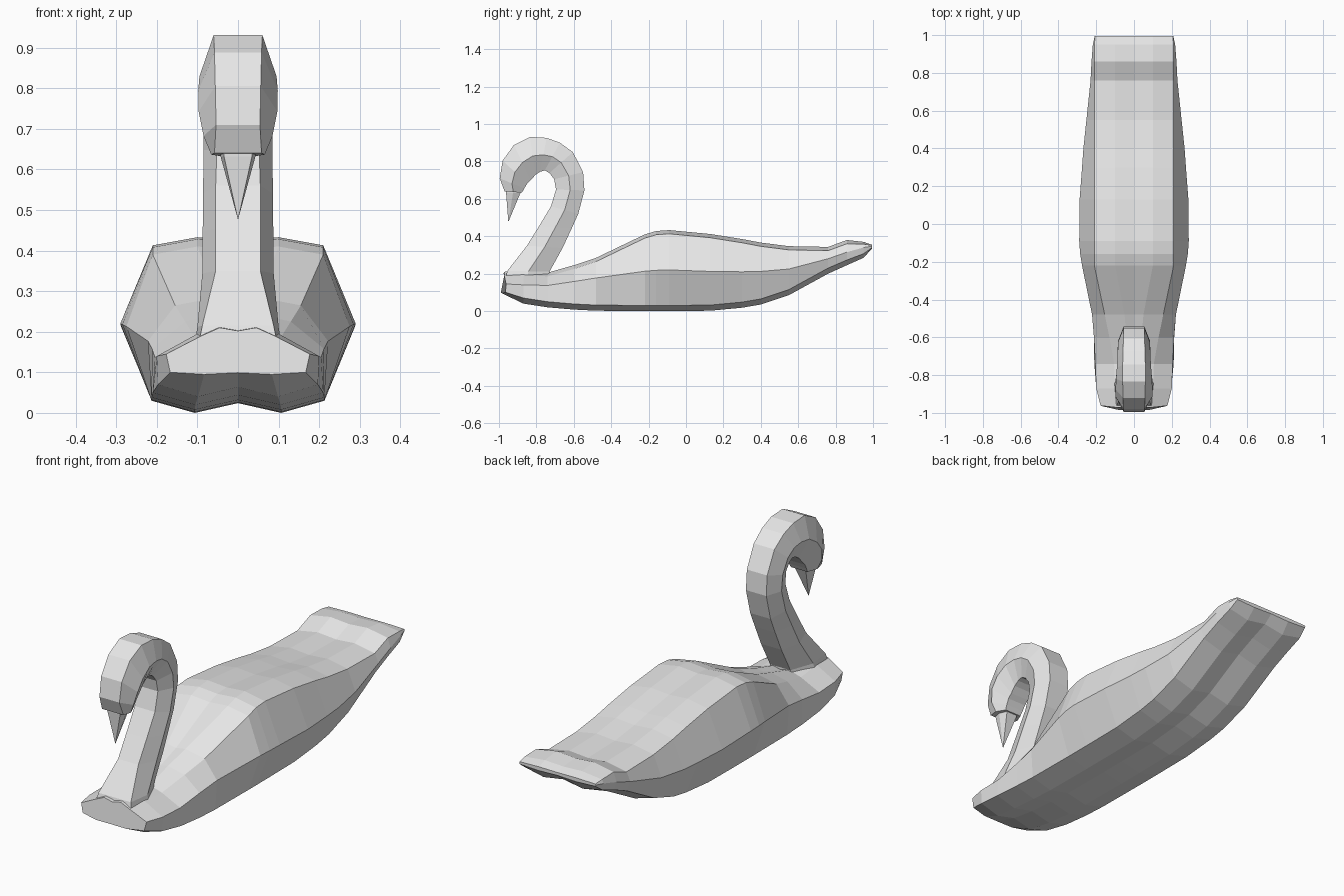
import bpy
import bmesh
from mathutils import Vector

old = bpy.data.objects.get("Cube")
if old:
    bpy.data.objects.remove(old, do_unlink=True)

white = bpy.data.materials.new("pale_grey")
white.use_nodes = True
white.diffuse_color = (0.8, 0.8, 0.8, 1)
white.node_tree.nodes["Principled BSDF"].inputs["Base Color"].default_value = (0.8, 0.8, 0.8, 1)


def loft(name, rings, tip=None):
    """Skin closed rings of points, capping both ends (the last with a tip if given)."""
    bm = bmesh.new()
    loops = [[bm.verts.new(p) for p in ring] for ring in rings]
    n = len(loops[0])
    for a, b in zip(loops, loops[1:]):
        for i in range(n):
            j = (i + 1) % n
            bm.faces.new((a[i], a[j], b[j], b[i]))
    bm.faces.new(loops[0])
    if tip:
        t = bm.verts.new(tip)
        for i in range(n):
            bm.faces.new((loops[-1][i], loops[-1][(i + 1) % n], t))
    else:
        bm.faces.new(loops[-1])
    bmesh.ops.recalc_face_normals(bm, faces=bm.faces)
    mesh = bpy.data.meshes.new(name)
    bm.to_mesh(mesh)
    bm.free()
    mesh.materials.append(white)
    obj = bpy.data.objects.new(name, mesh)
    bpy.context.collection.objects.link(obj)
    return obj


def mirror_ring(half):
    """Complete a ring from its +x half, which may begin and end on the centre line."""
    return half + [(-x, y, z) for x, y, z in reversed(half) if x > 1e-6]


# Body: y, bottom z, side z, top z, half-widths of bottom, side, top edge, top lobe
body_sections = [
    (-0.99, 0.095, 0.145, 0.21, 0.167, 0.177, 0.09, 0.045),
    (-0.87, 0.04, 0.14, 0.215, 0.197, 0.20, 0.10, 0.045),
    (-0.74, 0.02, 0.137, 0.205, 0.21, 0.205, 0.105, 0.04),
    (-0.60, 0.008, 0.158, 0.245, 0.213, 0.212, 0.13, 0.04),
    (-0.48, 0.002, 0.177, 0.285, 0.213, 0.222, 0.155, 0.05),
    (-0.22, 0.0, 0.213, 0.41, 0.213, 0.275, 0.21, 0.10),
    (-0.16, 0.0, 0.218, 0.428, 0.213, 0.285, 0.21, 0.10),
    (-0.09, 0.0, 0.22, 0.433, 0.213, 0.29, 0.21, 0.10),
    (0.13, 0.002, 0.212, 0.412, 0.213, 0.288, 0.21, 0.10),
    (0.30, 0.018, 0.21, 0.385, 0.213, 0.275, 0.21, 0.10),
    (0.40, 0.035, 0.212, 0.366, 0.213, 0.268, 0.21, 0.10),
    (0.55, 0.085, 0.225, 0.347, 0.213, 0.252, 0.21, 0.10),
    (0.76, 0.20, 0.28, 0.343, 0.213, 0.23, 0.21, 0.10),
    (0.86, 0.245, 0.315, 0.38, 0.213, 0.225, 0.21, 0.10),
    (0.95, 0.285, 0.34, 0.37, 0.212, 0.218, 0.21, 0.10),
    (0.995, 0.335, 0.347, 0.354, 0.205, 0.208, 0.205, 0.10),
]
rings = []
for k, (y, zb, zm, zt, wb, wm, wt, wl) in enumerate(body_sections):
    low = min(0.03, (zm - zb) * 0.4) if k else 0.005
    high = min(0.02, (zt - zm) * 0.4)
    half = [(0, y, zb + 0.8 * low), (wb / 2, y, zb), (wb, y, zb + low), (wm, y, zm),
            (wt, y, zt - high), (wl, y, zt), (0, y, zt - 0.4 * high)]
    if k == 0:  # sweep the breast back at its sides and top
        half = [(x, y + 0.9 * x * x + 0.25 * max(0, z - 0.145), z) for x, y, z in half]
    rings.append(mirror_ring(half))
loft("body", rings)

# Neck and head: outer (y, z), inner (y, z), half-widths of outer face, side crease, inner face
neck_sections = [
    ((-0.73, 0.18), (-0.965, 0.18), 0.06, 0.105, 0.095),
    ((-0.73, 0.21), (-0.955, 0.215), 0.055, 0.10, 0.088),
    ((-0.66, 0.337), (-0.85, 0.35), 0.055, 0.088, 0.055),
    ((-0.612, 0.44), (-0.785, 0.455), 0.055, 0.087, 0.055),
    ((-0.576, 0.52), (-0.722, 0.56), 0.055, 0.086, 0.055),
    ((-0.543, 0.645), (-0.695, 0.65), 0.055, 0.085, 0.052),
    ((-0.55, 0.743), (-0.705, 0.705), 0.055, 0.085, 0.05),
    ((-0.605, 0.85), (-0.73, 0.738), 0.056, 0.086, 0.05),
    ((-0.674, 0.90), (-0.755, 0.752), 0.058, 0.088, 0.05),
    ((-0.745, 0.926), (-0.78, 0.745), 0.06, 0.091, 0.05),
    ((-0.834, 0.931), (-0.805, 0.728), 0.06, 0.095, 0.05),
    ((-0.92, 0.888), (-0.83, 0.70), 0.058, 0.098, 0.05),
    ((-0.98, 0.805), (-0.85, 0.68), 0.056, 0.097, 0.05),
    ((-0.996, 0.71), (-0.865, 0.655), 0.054, 0.085, 0.048),
    ((-0.97, 0.64), (-0.877, 0.633), 0.058, 0.066, 0.045),
]
rings = []
for outer, inner, wo, wm, wi in neck_sections:
    o, i = Vector((0, *outer)), Vector((0, *inner))
    m = o.lerp(i, 0.5)
    rings.append(mirror_ring([(wo, o.y, o.z), (wm, m.y, m.z), (wi, i.y, i.z)]))
loft("neck_and_head", rings)

# Bill: tapering wedge pointing down
bill = [mirror_ring([(w * 0.8, -0.962, z), (w, -0.925, z), (w * 0.7, -0.885, z)])
        for w, z in ((0.045, 0.66), (0.043, 0.632))]
loft("bill", bill, tip=(0, -0.95, 0.476))
